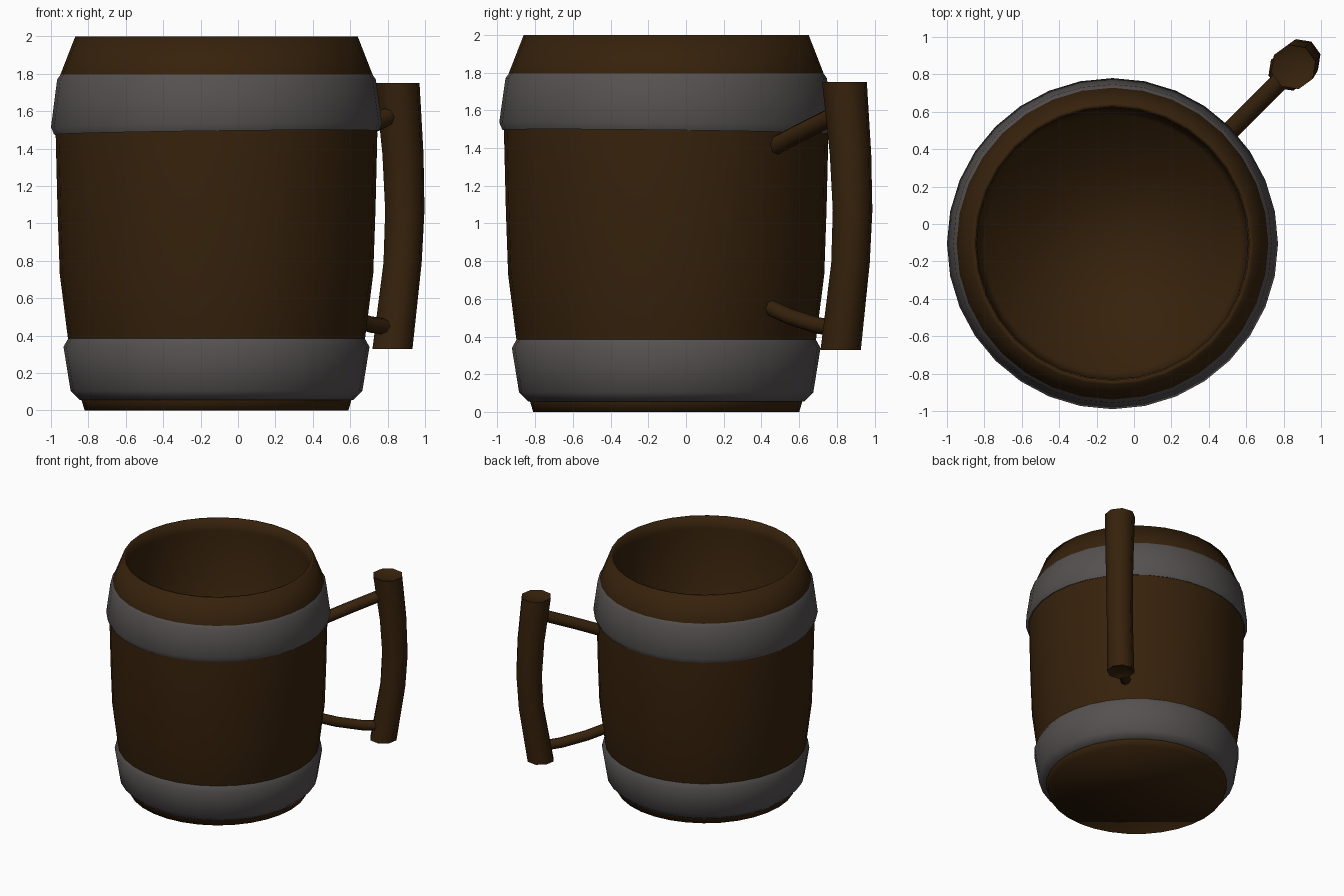
import bpy, bmesh, math
from mathutils import Vector

if "Cube" in bpy.data.objects:
    bpy.data.objects.remove(bpy.data.objects["Cube"])

CX, CY = -0.115, -0.105      # mug axis


def material(name, rgb):
    m = bpy.data.materials.new(name)
    m.diffuse_color = (*rgb, 1)
    m.use_nodes = True
    m.node_tree.nodes["Principled BSDF"].inputs["Base Color"].default_value = m.diffuse_color
    return m


WOOD = material("dark wood", (0.037, 0.0155, 0.0035))
METAL = material("grey metal", (0.092, 0.082, 0.082))


def finish(bm, name, mat, angle):
    bmesh.ops.recalc_face_normals(bm, faces=bm.faces)
    me = bpy.data.meshes.new(name)
    bm.to_mesh(me)
    bm.free()
    me.materials.append(mat)
    ob = bpy.data.objects.new(name, me)
    bpy.context.collection.objects.link(ob)
    bpy.ops.object.select_all(action='DESELECT')
    ob.select_set(True)
    bpy.context.view_layer.objects.active = ob
    bpy.ops.object.shade_smooth_by_angle(angle=math.radians(angle))
    return ob


def loft(name, rings, mat, angle=40, closed=False):
    """Skin a list of vertex rings; cap the ends, or join last to first."""
    bm = bmesh.new()
    loops = [[bm.verts.new(p) for p in r] for r in rings]
    n = len(loops[0])
    pairs = list(zip(loops, loops[1:]))
    if closed:
        pairs.append((loops[-1], loops[0]))
    else:
        bm.faces.new(loops[0][::-1])
        bm.faces.new(loops[-1])
    for a, b in pairs:
        for i in range(n):
            j = (i + 1) % n
            bm.faces.new((a[i], a[j], b[j], b[i]))
    return finish(bm, name, mat, angle)


def lathe(name, profile, mat, angle=40, closed=False, n=32):
    """Profile of (radius, z, tilt); tilt leans the ring along x and -y."""
    rings = []
    for r, z, *t in profile:
        k = t[0] if t else 0
        ring = []
        for i in range(n):
            a = math.tau * i / n
            x, y = r * math.cos(a), r * math.sin(a)
            ring.append((CX + x, CY + y, z + k * (x - y)))
        rings.append(ring)
    return loft(name, rings, mat, angle, closed)


# Hollow barrel body, outside then inside; the floor blends into the wall
lathe("mug_body", [
    (0.705, 0), (0.72, 0.05), (0.795, 0.39), (0.838, 0.73), (0.85, 1.07),
    (0.86, 1.48), (0.833, 1.8), (0.755, 2.0), (0.732, 2.0),
    (0.725, 1.9), (0.69, 0.1)], WOOD, 89.5)

# Metal hoops
lathe("lower_hoop", [(0.70, 0.055), (0.73, 0.055), (0.78, 0.105),
                     (0.818, 0.34), (0.79, 0.39), (0.765, 0.38)],
      METAL, 50, True)
lathe("upper_hoop", [(0.84, 1.495, 0.012), (0.868, 1.485, 0.012),
                     (0.885, 1.525, 0.012), (0.852, 1.77), (0.83, 1.8),
                     (0.81, 1.79)], METAL, 50, True)


# Curved upright grip with dished ends
def flat_ring(x, y, z, r, n=8):
    return [(x + r * math.cos(math.tau * (i + .3) / n),
             y + r * math.sin(math.tau * (i + .3) / n), z) for i in range(n)]


loft("handle_grip", [flat_ring(*p) for p in [
    (0.828, 0.822, 0.35, 0.07), (0.826, 0.82, 0.33, 0.11),
    (0.880, 0.872, 0.79, 0.105), (0.892, 0.883, 1.07, 0.108),
    (0.882, 0.872, 1.37, 0.113), (0.852, 0.84, 1.75, 0.122),
    (0.853, 0.842, 1.73, 0.08)]], WOOD, 50)


# Struts joining the grip to the body, in the diagonal plane
def strut(name, path, r, n=8):
    pts = [Vector((d + 0.008, d - 0.008, z)) for d, z in path]
    side = Vector((1, -1, 0)).normalized()
    rings = []
    for i, p in enumerate(pts):
        t = (pts[min(i + 1, len(pts) - 1)] - pts[max(i - 1, 0)]).normalized()
        up = t.cross(side)
        rings.append([p + r * (math.cos(math.tau * k / n) * side +
                               math.sin(math.tau * k / n) * up)
                      for k in range(n)])
    loft(name, rings, WOOD, 50)


strut("upper_strut", [(0.46, 1.40), (0.62, 1.485), (0.83, 1.59)], 0.05)
strut("lower_strut", [(0.43, 0.565), (0.56, 0.505), (0.70, 0.46), (0.83, 0.44)], 0.044)
